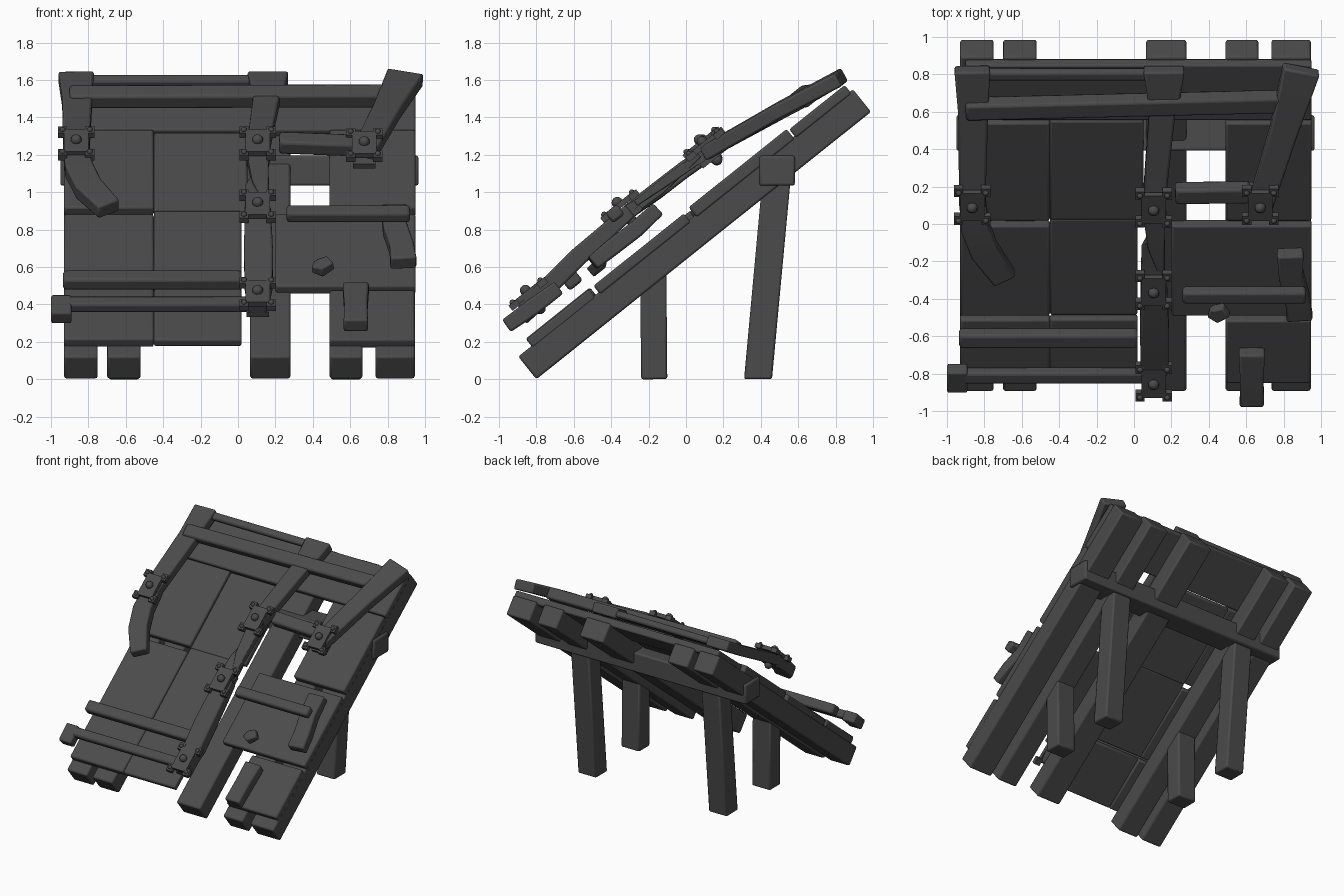
import bpy, bmesh, math
from mathutils import Vector, Matrix

mat = bpy.data.materials.new("charred dark wood")
mat.diffuse_color = (0.07, 0.07, 0.07, 1)

# Slope frame: u runs up the ramp, n points out of its surface
U = Vector((0, 0.781, 0.624)).normalized()
N = Vector((0, -0.624, 0.781)).normalized()
X = Vector((1, 0, 0))
ORIGIN = Vector((0, -0.80, 0))


def P(x, u, n):
    return ORIGIN + X * x + U * u + N * n


def finish(bm, name, bevel=0.012):
    bmesh.ops.recalc_face_normals(bm, faces=bm.faces[:])
    me = bpy.data.meshes.new(name)
    bm.to_mesh(me)
    bm.free()
    ob = bpy.data.objects.new(name, me)
    bpy.context.collection.objects.link(ob)
    me.materials.append(mat)
    if bevel:
        m = ob.modifiers.new("worn edges", "BEVEL")
        m.width, m.segments, m.limit_method = bevel, 2, "ANGLE"
        m.angle_limit = math.radians(40)
    bpy.ops.object.select_all(action="DESELECT")
    bpy.context.view_layer.objects.active = ob
    ob.select_set(True)
    bpy.ops.object.shade_smooth_by_angle(angle=math.radians(35))
    return ob


def timber(name, path, bevel=0.012, up=N):
    """Square timber lofted through (point, width, height) stations."""
    bm = bmesh.new()
    pts = [Vector(p) for p, w, h in path]
    rings = []
    for i, (p, w, h) in enumerate(path):
        t = (pts[min(i + 1, len(pts) - 1)] - pts[max(i - 1, 0)]).normalized()
        side = t.cross(up).normalized()
        top = side.cross(t).normalized()
        rings.append([bm.verts.new(pts[i] + side * w / 2 * a + top * h / 2 * b)
                      for a, b in ((-1, -1), (1, -1), (1, 1), (-1, 1))])
    for r, s in zip(rings, rings[1:]):
        for k in range(4):
            bm.faces.new((r[k], r[(k + 1) % 4], s[(k + 1) % 4], s[k]))
    bm.faces.new(rings[0])
    bm.faces.new(rings[-1])
    return finish(bm, name, bevel)


def slope_box(name, x0, x1, u0, u1, n0, n1):
    xm, nm = (x0 + x1) / 2, (n0 + n1) / 2
    return timber(name, [(P(xm, u0, nm), x1 - x0, n1 - n0),
                         (P(xm, u1, nm), x1 - x0, n1 - n0)])


# Sloping bearer beams
for i, (a, b) in enumerate([(-0.93, -0.75), (-0.70, -0.52), (0.065, 0.28),
                            (0.49, 0.665), (0.735, 0.945)]):
    slope_box(f"bearer_beam_{i}", a, b, 0.0, 2.29, 0.0, 0.155)

# Deck boards
boards = [(-0.93, -0.45, 0.09, 0.53, 0.145, 0.205), (-0.45, 0.02, 0.09, 0.53, 0.15, 0.20),
          (-0.93, -0.45, 0.55, 1.17, 0.14, 0.20), (-0.45, 0.02, 0.55, 1.21, 0.14, 0.19),
          (-0.93, -0.45, 1.21, 1.88, 0.15, 0.21), (-0.45, 0.05, 1.20, 1.88, 0.14, 0.19),
          (-0.90, 0.95, 1.89, 2.27, 0.14, 0.20),
          (0.49, 0.945, 0.09, 0.52, 0.14, 0.20), (0.20, 0.95, 0.55, 1.17, 0.14, 0.20),
          (0.49, 0.95, 1.21, 1.88, 0.14, 0.21)]
for i, b in enumerate(boards):
    slope_box(f"deck_board_{i}", *b)

# Support legs and cross beam under the deck
Y = Vector((0, 1, 0))
for s, x in (("left", -0.61), ("right", 0.578)):
    timber(f"front_leg_{s}", [((x, -0.17, 0), 0.165, 0.14), ((x, -0.175, 0.57), 0.165, 0.14)], up=Y)
    leg = timber(f"rear_leg_{s}", [((x, 0.385, 0), 0.165, 0.15),
                                   ((x, 0.485, 1.08), 0.165, 0.15)], up=Y)
    for v in leg.data.vertices:
        if v.co.z < 0.1:
            v.co.z = 0
timber("cross_beam", [((-0.95, 0.487, 1.115), 0.19, 0.16), ((0.965, 0.487, 1.115), 0.19, 0.16)],
       up=Vector((0, 0, 1)))

# Broken railing posts lying along the slope
timber("left_post", [((-0.865, 0.83, 1.615), 0.19, 0.08), ((-0.86, 0.60, 1.48), 0.16, 0.08),
                     ((-0.865, 0.10, 1.21), 0.14, 0.08)])
timber("left_post_bent_end", [((-0.865, 0.14, 1.22), 0.14, 0.08), ((-0.85, -0.01, 1.12), 0.15, 0.09),
                              ((-0.80, -0.14, 1.02), 0.15, 0.09), ((-0.69, -0.29, 0.91), 0.13, 0.08)])
timber("middle_post_top", [((0.16, 0.83, 1.615), 0.22, 0.08), ((0.16, 0.70, 1.54), 0.18, 0.08),
                           ((0.15, 0.60, 1.48), 0.14, 0.08), ((0.105, 0.10, 1.22), 0.12, 0.08)])
timber("middle_post_splinter_a", [((0.10, 0.12, 1.22), 0.12, 0.06), ((0.12, -0.12, 1.05), 0.09, 0.05),
                                  ((0.15, -0.27, 0.94), 0.03, 0.03)], 0.005)
timber("middle_post_splinter_b", [((0.10, -0.35, 0.87), 0.13, 0.07), ((0.09, -0.13, 1.02), 0.10, 0.05),
                                  ((0.16, 0.07, 1.20), 0.03, 0.03)], 0.005)
timber("middle_post_low", [((0.105, -0.30, 0.90), 0.14, 0.08), ((0.11, -0.57, 0.66), 0.155, 0.10),
                           ((0.11, -0.72, 0.51), 0.15, 0.10), ((0.105, -0.88, 0.37), 0.10, 0.09)])
timber("right_post", [((0.895, 0.83, 1.615), 0.20, 0.08), ((0.80, 0.50, 1.44), 0.15, 0.08),
                      ((0.675, 0.10, 1.21), 0.13, 0.08)])

# Rails between the posts
rails = [("top_rail", (-0.90, 0.615, 1.51), (0.785, 0.655, 1.515), 0.105),
         ("upper_thin_rail", (-0.80, 0.80, 1.595), (0.10, 0.80, 1.595), 0.06),
         ("short_rail_high", (0.22, 0.165, 1.265), (0.62, 0.17, 1.25), 0.10),
         ("short_rail_low", (0.26, -0.38, 0.885), (0.92, -0.38, 0.885), 0.08),
         ("low_rail_upper", (-0.935, -0.61, 0.53), (0.02, -0.61, 0.53), 0.09),
         ("low_rail_lower", (-0.92, -0.81, 0.40), (0.08, -0.81, 0.40), 0.075)]
for name, a, b, w in rails:
    timber(name, [(a, w, w * 0.85), (b, w, w * 0.85)], 0.016)

# Snapped post stubs and a loose splinter
timber("left_stub", [((-0.945, -0.88, 0.325), 0.11, 0.08), ((-0.945, -0.77, 0.425), 0.11, 0.08)])
timber("front_stub", [((0.63, -0.96, 0.285), 0.13, 0.08), ((0.63, -0.82, 0.385), 0.125, 0.09),
                      ((0.63, -0.68, 0.49), 0.14, 0.08)])
timber("right_stub", [((0.885, -0.50, 0.62), 0.14, 0.08), ((0.875, -0.40, 0.70), 0.13, 0.09),
                      ((0.84, -0.27, 0.80), 0.13, 0.09), ((0.835, -0.15, 0.91), 0.14, 0.08)])
timber("loose_splinter", [((0.40, -0.47, 0.60), 0.05, 0.04), ((0.44, -0.48, 0.595), 0.09, 0.06),
                          ((0.495, -0.46, 0.625), 0.07, 0.05)], 0.008)


# Metal clamp plates with bolts at the joints
def clamp(name, c, direction):
    bm = bmesh.new()
    u = Vector(direction).normalized()
    side = u.cross(N).normalized()
    n = side.cross(u)
    R = Matrix((side, u, n)).transposed().to_4x4()
    base = Matrix.Translation(Vector(c)) @ R

    def block(x, y, z, sx, sy, sz):
        bmesh.ops.create_cube(bm, size=1, matrix=base @ Matrix.Translation((x, y, z))
                              @ Matrix.Diagonal((sx, sy, sz, 1)))

    def dome(x, y, z, r):
        bmesh.ops.create_uvsphere(bm, u_segments=10, v_segments=6, radius=r,
                                  matrix=base @ Matrix.Translation((x, y, z)))
    block(0, 0, 0.025, 0.13, 0.19, 0.03)
    block(0, 0, -0.055, 0.12, 0.17, 0.03)
    dome(0, 0, 0.045, 0.03)
    dome(0, 0, -0.08, 0.03)
    for sx in (-1, 1):
        for sy in (-1, 1):
            block(sx * 0.073, sy * 0.095, 0.02, 0.05, 0.055, 0.035)
            dome(sx * 0.073, sy * 0.095, 0.038, 0.016)
    finish(bm, name, 0)


clamp("left_clamp", (-0.865, 0.115, 1.245), U)
clamp("middle_clamp_high", (0.105, 0.10, 1.245), U)
clamp("right_clamp", (0.675, 0.115, 1.235), U)
clamp("middle_clamp_centre", (0.105, -0.34, 0.91), U)
clamp("middle_clamp_low", (0.105, -0.83, 0.44), U)
